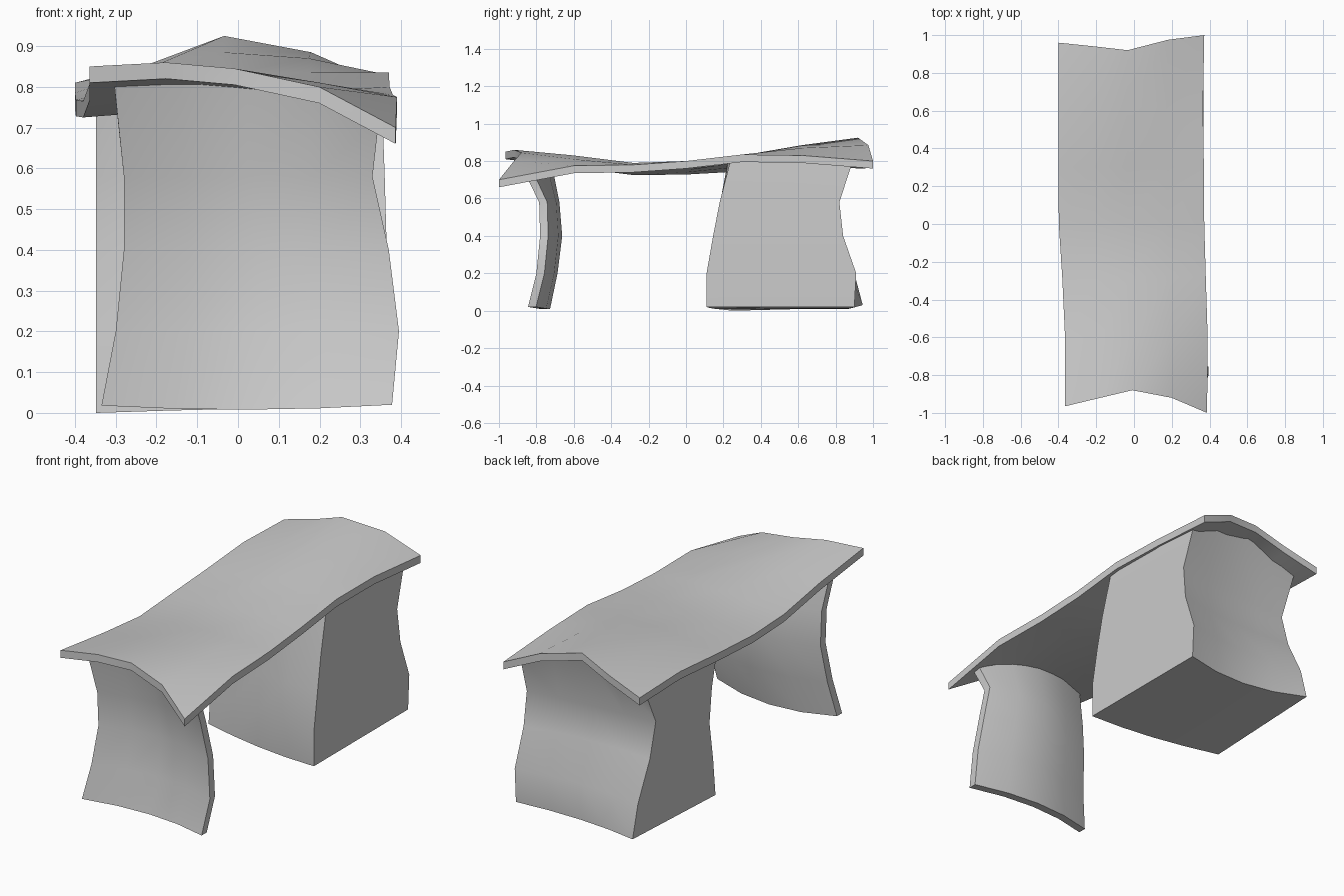
import bpy, bmesh, math
from mathutils import Vector

if "Cube" in bpy.data.objects:
    bpy.data.objects.remove(bpy.data.objects["Cube"])


def solid(name, a, b):
    """Closed solid between two matching grids of points."""
    bm = bmesh.new()
    va, vb = [[[bm.verts.new(p) for p in row] for row in g] for g in (a, b)]
    rows, cols = len(a), len(a[0])
    for g in (va, vb):
        for i in range(rows - 1):
            for j in range(cols - 1):
                bm.faces.new((g[i][j], g[i][j + 1], g[i + 1][j + 1], g[i + 1][j]))
    rim = [(0, j) for j in range(cols)] + [(i, cols - 1) for i in range(1, rows)]
    rim += [(rows - 1, j) for j in range(cols - 2, -1, -1)] + [(i, 0) for i in range(rows - 2, 0, -1)]
    for (i, j), (k, l) in zip(rim, rim[1:] + rim[:1]):
        bm.faces.new((va[i][j], va[k][l], vb[k][l], vb[i][j]))
    bmesh.ops.recalc_face_normals(bm, faces=bm.faces)
    me = bpy.data.meshes.new(name)
    bm.to_mesh(me)
    bm.free()
    ob = bpy.data.objects.new(name, me)
    bpy.context.collection.objects.link(ob)
    bpy.ops.object.select_all(action='DESELECT')
    ob.select_set(True)
    bpy.context.view_layer.objects.active = ob
    bpy.ops.object.shade_smooth_by_angle(angle=math.radians(35))
    return ob


def lerp(a, b, t):
    return a + (b - a) * t


def curve3(l, m, r, t):
    """Parabola through left, middle and right values."""
    return l * (1 - t) * (1 - 2 * t) + m * 4 * t * (1 - t) + r * t * (2 * t - 1)


# Warped tabletop: rows run front to back, columns left to right
THICK = 0.04
row_y = [-0.93, -0.6, -0.28, 0.0, 0.3, 0.62, 0.95]
front_y = [-0.965, -0.92, -0.88, -0.92, -1.0]
back_y = [0.96, 0.94, 0.92, 0.975, 1.0]
left_x = [-0.365, -0.365, -0.38, -0.398, -0.4, -0.4, -0.4]
right_x = [0.387, 0.39, 0.38, 0.372, 0.37, 0.365, 0.372]
top_z = [[0.85, 0.86, 0.845, 0.80, 0.70],
         [0.805, 0.825, 0.83, 0.81, 0.775],
         [0.765, 0.78, 0.79, 0.79, 0.78],
         [0.768, 0.78, 0.79, 0.80, 0.80],
         [0.785, 0.81, 0.83, 0.835, 0.835],
         [0.81, 0.85, 0.885, 0.87, 0.83],
         [0.80, 0.86, 0.925, 0.885, 0.80]]
top = []
for i, y in enumerate(row_y):
    ys = front_y if i == 0 else back_y if i == 6 else [y] * 5
    top.append([Vector((lerp(left_x[i], right_x[i], j / 4) - (0.02 if j == 2 else 0),
                        ys[j], top_z[i][j])) for j in range(5)])
under = [[p - Vector((0, 0, THICK)) for p in row] for row in top]
solid("tabletop", top, under)


def top_height(x, y):
    """Height inside the tabletop thickness at a point."""
    u = min(max((x + 0.395) / 0.78 * 4, 0), 3.999)
    j = int(u)
    i = max([k for k in range(6) if row_y[k] <= y] or [0])
    t = min(max((y - row_y[i]) / (row_y[i + 1] - row_y[i]), 0), 1)
    z = [lerp(top_z[k][j], top_z[k][j + 1], u - j) for k in (i, i + 1)]
    return lerp(z[0], z[1], t) - THICK * 0.6


def sheet(xl, xr, yl, ym, yr, foot):
    """Upright curved sheet reaching from the floor to the tabletop."""
    rows = []
    for k, h in enumerate((0, 0.2, 0.4, 0.58, None)):
        row = []
        for j in range(5):
            t = j / 4
            x, y = lerp(xl[k], xr[k], t), curve3(yl[k], ym[k], yr[k], t)
            z = top_height(x, y) if h is None else h or curve3(*foot, t)
            row.append(Vector((x, y, z)))
        rows.append(row)
    return rows


# Curved panel leg at the front
panel = sheet([-0.335, -0.30, -0.28, -0.28, -0.305], [0.378, 0.395, 0.37, 0.33, 0.345],
              [-0.83, -0.80, -0.77, -0.78, -0.835], [-0.77, -0.73, -0.705, -0.72, -0.765],
              [-0.845, -0.80, -0.78, -0.785, -0.85], (0.018, 0.008, 0.02))
panel_back = [[p + Vector((0, 0.043, 0)) for p in row] for row in panel]
for row, top_row in zip(panel_back[-1:], panel[-1:]):
    for p in row:
        p.z = top_height(p.x, p.y)
solid("panel_leg", panel, panel_back)

# Cabinet pedestal at the back
xl, xr = [-0.348] * 5, [0.368, 0.368, 0.365, 0.36, 0.352]
cab_front = sheet(xl, xr, [0.25, 0.27, 0.30, 0.28, 0.235], [0.155, 0.15, 0.18, 0.20, 0.22],
                  [0.11, 0.11, 0.145, 0.18, 0.238], (0.002, 0.01, 0.02))
cab_back = sheet(xl, xr, [0.945, 0.90, 0.80, 0.75, 0.85], [0.87, 0.87, 0.79, 0.78, 0.86],
                 [0.90, 0.91, 0.84, 0.82, 0.89], (0.03, 0.01, 0.02))
cab_front[0][0].z = 0.0
solid("cabinet", cab_front, cab_back)
